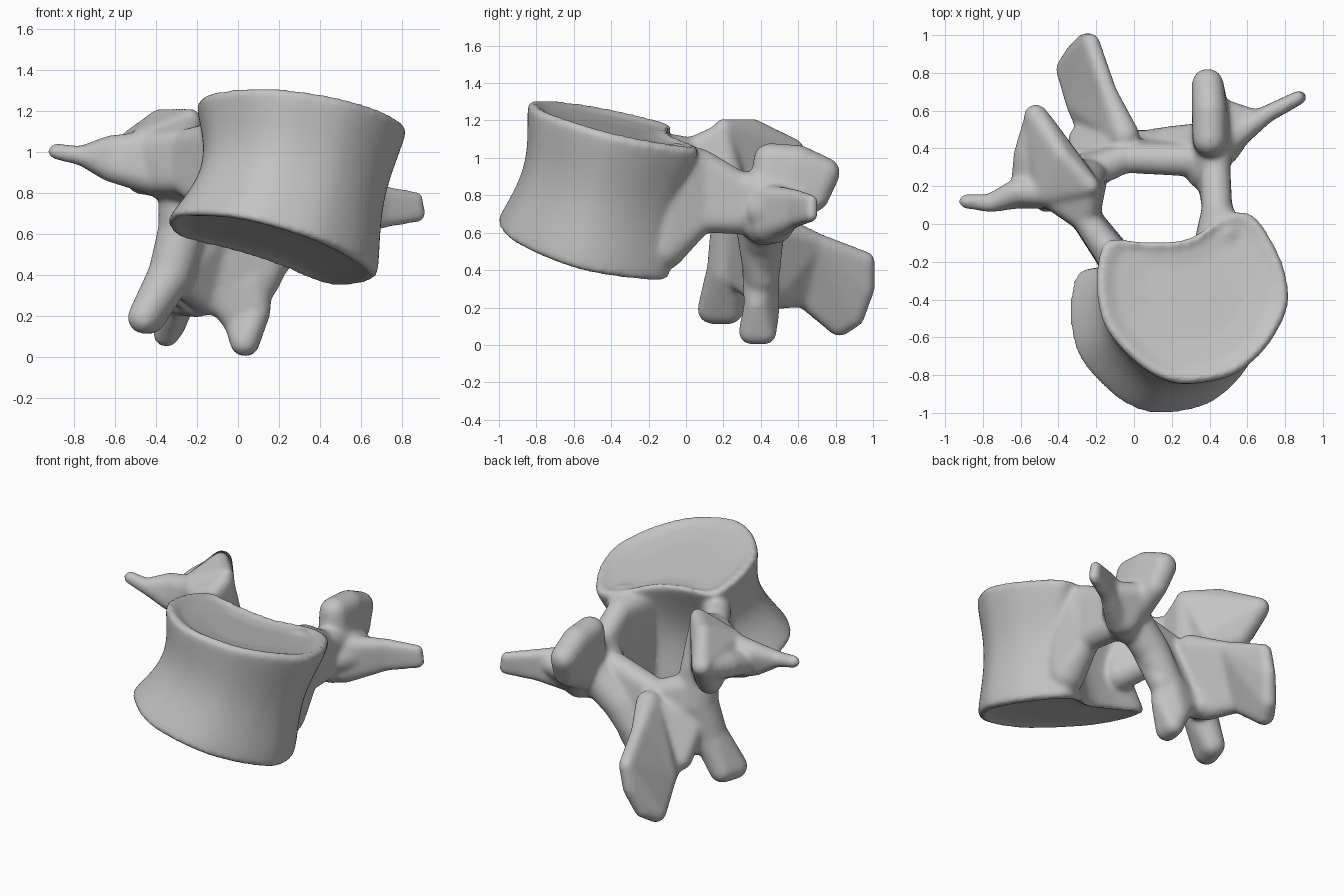
import bpy, bmesh, math
from mathutils import Vector

cube = bpy.data.objects.get("Cube")
if cube:
    bpy.data.objects.remove(cube, do_unlink=True)

bm = bmesh.new()

# Unit ball used as the building block of every bony process
ball_bm = bmesh.new()
bmesh.ops.create_icosphere(ball_bm, subdivisions=3, radius=1)
ball = [v.co.copy() for v in ball_bm.verts]
ball_bm.free()


def hull(*balls):
    """Convex skin around several balls (x, y, z, radius)."""
    part = bmesh.new()
    for x, y, z, r in balls:
        for co in ball:
            part.verts.new(Vector((x, y, z)) + co * r)
    bmesh.ops.convex_hull(part, input=part.verts[:])
    loose = [v for v in part.verts if not v.link_faces]
    bmesh.ops.delete(part, geom=loose, context='VERTS')
    mesh = bpy.data.meshes.new("part")
    part.to_mesh(mesh)
    part.free()
    bm.from_mesh(mesh)
    bpy.data.meshes.remove(mesh)


def chain(*balls):
    """Limb made of hulls between neighbouring balls."""
    for a, b in zip(balls, balls[1:]):
        hull(a, b)


def smooth_loop(points, steps=5):
    """Closed Catmull-Rom curve through the points."""
    pts = [Vector(p) for p in points]
    count = len(pts)
    loop = []
    for i in range(count):
        a, b, c, d = (pts[(i + k - 1) % count] for k in range(4))
        for s in range(steps):
            t = s / steps
            loop.append(0.5 * (2 * b + (c - a) * t
                               + (2 * a - 5 * b + 4 * c - d) * t ** 2
                               + (3 * b - a - 3 * c + d) * t ** 3))
    return loop


def vertebral_body():
    """Waisted drum with a kidney outline, tilted and dished ends."""
    centre = Vector((.32, -.38))
    outline = smooth_loop([
        (-.13, -.08), (-.19, -.2), (-.19, -.4), (-.13, -.57), (.03, -.74),
        (.2, -.83), (.38, -.83), (.55, -.78), (.7, -.65), (.8, -.48),
        (.82, -.35), (.78, -.18), (.68, 0), (.59, .07), (.47, .04),
        (.29, -.07), (.08, -.09)])
    outline = [(p - centre) * 1.01 for p in outline]
    levels = 12
    # each level: height fraction, outline scale, dish offset
    stack = [(0, .5, .04), (0, .8, .03), (0, .94, .005)]
    for i in range(levels + 1):
        t = .03 + .94 * i / levels
        stack.append((t, 1 - .13 * math.sin(math.pi * t) ** 1.3, 0))
    stack += [(1, .94, .005), (1, .8, -.025), (1, .5, -.04)]
    rings = []
    for t, scale, dish in stack:
        mid = centre + Vector((-.15, -.17)) * (1 - t)
        mid.x += .03 * math.sin(math.pi * t)
        ring = []
        for p in outline:
            q = p * scale
            low = .52 - .27 * q.x - .24 * q.y
            high = 1.19 - .13 * q.x - .23 * q.y
            z = low + (high - low) * t + dish
            ring.append(bm.verts.new((mid.x + q.x, mid.y + q.y, z)))
        rings.append(ring)
    count = len(outline)
    for lower, upper in zip(rings, rings[1:]):
        for i in range(count):
            j = (i + 1) % count
            bm.faces.new((lower[i], lower[j], upper[j], upper[i]))
    bm.faces.new(rings[0])
    bm.faces.new(rings[-1])


def right_side():
    # pedicle
    hull((-.09, -.2, 1.06, .09), (-.07, -.22, .75, .1),
         (-.26, .03, 1.04, .07), (-.26, .04, .87, .08))
    hull((-.26, .03, 1.04, .07), (-.26, .04, .87, .08), (-.23, .19, 1.13, .055),
         (-.24, .24, .8, .1), (-.45, .17, 1.02, .08), (-.42, .17, .88, .09))
    # superior articular process
    hull((-.23, .2, 1.16, .05), (-.38, .36, 1.16, .05), (-.52, .57, 1.04, .065),
         (-.28, .22, .84, .08), (-.47, .42, .87, .08), (-.45, .17, 1.04, .08))
    # transverse process and the web behind it
    hull((-.42, .17, .88, .09), (-.45, .17, 1.02, .08),
         (-.62, .15, .92, .07), (-.62, .17, 1.01, .07))
    hull((-.62, .15, .92, .07), (-.62, .17, 1.01, .07), (-.76, .11, .98, .05))
    chain((-.76, .11, .98, .05), (-.89, .12, 1, .04))
    hull((-.57, .22, .95, .08), (-.52, .55, 1.02, .065),
         (-.56, .36, .98, .08), (-.35, .2, .95, .1))
    # inferior articular process
    chain((-.28, .23, .85, .11), (-.27, .25, .62, .12), (-.33, .22, .4, .11))
    hull((-.33, .22, .4, .11), (-.46, .14, .19, .08), (-.43, .23, .19, .08))
    # lamina
    hull((-.24, .27, .72, .09), (-.29, .28, .38, .08),
         (-.05, .35, .66, .08), (-.15, .41, .27, .07))
    hull((-.28, .31, .5, .07), (-.28, .45, .31, .07),
         (-.08, .44, .6, .07), (-.16, .45, .27, .07))


def left_side():
    # pedicle, flaring onto the body
    hull((.42, -.1, .97, .1), (.5, -.05, 1, .08), (.44, -.12, .52, .12),
         (.44, .08, .97, .08), (.44, .08, .68, .08))
    hull((.44, .08, .97, .08), (.44, .08, .68, .08),
         (.43, .28, .85, .08), (.42, .28, .68, .09))
    hull((.43, .28, .85, .08), (.37, .28, .72, .1),
         (.43, .45, .82, .1), (.41, .42, .64, .11))
    # superior articular process
    hull((.4, .45, .99, .09), (.4, .6, .98, .09), (.39, .74, .92, .085),
         (.41, .69, .79, .075), (.42, .43, .68, .11))
    # transverse process and its root
    hull((.42, .44, .8, .1), (.45, .6, .76, .07), (.6, .55, .74, .07),
         (.47, .41, .72, .1), (.46, .48, .63, .09))
    hull((.48, .44, .63, .09), (.48, .43, .78, .08),
         (.7, .58, .67, .045), (.7, .58, .79, .045))
    hull((.7, .58, .67, .045), (.7, .58, .79, .045),
         (.88, .67, .69, .035), (.87, .67, .77, .035))
    # inferior articular process
    chain((.38, .42, .7, .12), (.2, .41, .54, .11), (.07, .4, .36, .1))
    hull((.07, .4, .36, .1), (-.08, .41, .27, .07), (.09, .38, .22, .07),
         (.01, .42, .17, .08))
    hull((.09, .38, .22, .07), (.01, .42, .17, .08),
         (.03, .35, .07, .07), (.04, .42, .065, .065))
    # lamina
    hull((-.05, .35, .65, .08), (-.13, .41, .27, .07),
         (.3, .34, .74, .09), (.11, .4, .36, .09))


def spinous_process():
    crest = (-.14, .7, .55, .05)
    root = (-.3, .63, .26, .06)
    hull((-.05, .47, .63, .08), (-.2, .45, .27, .08), crest, root)
    hull(crest, root, (-.23, .96, .45, .05), (-.26, .96, .3, .05),
         (-.35, .82, .11, .065), (-.31, .9, .15, .055))


vertebral_body()
right_side()
left_side()
spinous_process()
bmesh.ops.recalc_face_normals(bm, faces=bm.faces[:])
mesh = bpy.data.meshes.new("vertebra")
bm.to_mesh(mesh)
bm.free()

# Bone colour
grey = bpy.data.materials.new("bone grey")
grey.use_nodes = True
colour = (.55, .55, .55, 1)
grey.diffuse_color = colour
grey.node_tree.nodes["Principled BSDF"].inputs["Base Color"].default_value = colour
mesh.materials.append(grey)
bone = bpy.data.objects.new("vertebra", mesh)
bpy.context.collection.objects.link(bone)

# Fuse the parts into one soft skin
fuse = bone.modifiers.new("fuse", 'REMESH')
fuse.mode = 'VOXEL'
fuse.voxel_size = .014
fuse.use_smooth_shade = True
soften = bone.modifiers.new("soften", 'SMOOTH')
soften.factor = .5
soften.iterations = 14
